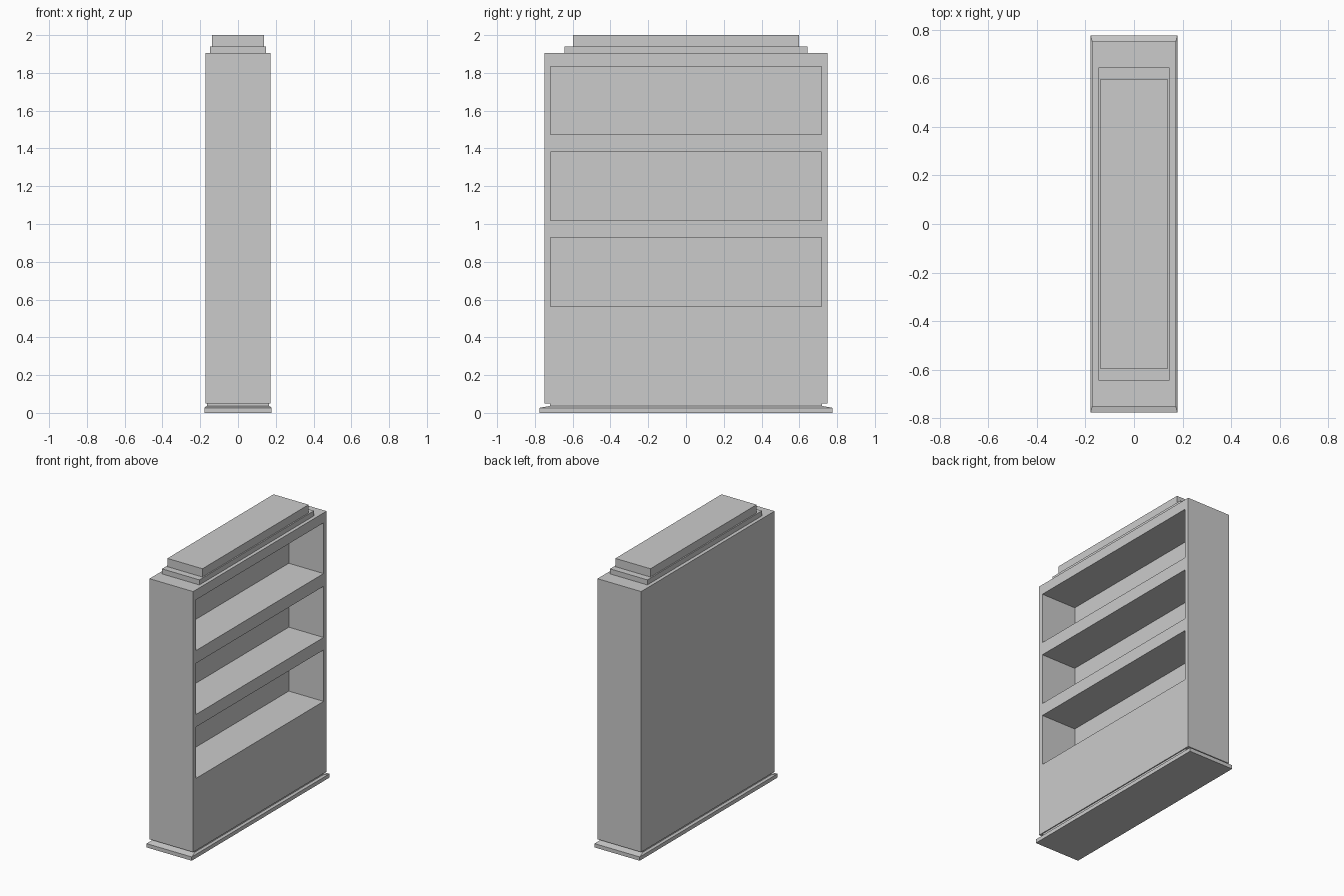
import bpy
import bmesh

if "Cube" in bpy.data.objects:
    bpy.data.objects.remove(bpy.data.objects["Cube"])


def stack(name, rings):
    """Closed solid lofted through rectangular rings (half_x, half_y, z)."""
    bm = bmesh.new()
    loops = [[bm.verts.new((sx * hx, sy * hy, z))
              for sx, sy in ((-1, -1), (1, -1), (1, 1), (-1, 1))]
             for hx, hy, z in rings]
    for a, b in zip(loops, loops[1:]):
        for i in range(4):
            j = (i + 1) % 4
            bm.faces.new((a[i], a[j], b[j], b[i]))
    bm.faces.new(loops[0][::-1])
    bm.faces.new(loops[-1])
    bmesh.ops.recalc_face_normals(bm, faces=bm.faces)
    mesh = bpy.data.meshes.new(name)
    bm.to_mesh(mesh)
    bm.free()
    obj = bpy.data.objects.new(name, mesh)
    bpy.context.collection.objects.link(obj)
    return obj


# Base plate with sloped top and recessed neck below the cabinet
stack("base_plinth", [(0.178, 0.775, 0), (0.178, 0.775, 0.027),
                      (0.165, 0.72, 0.037), (0.165, 0.72, 0.05)])

# Cabinet body
cabinet = stack("cabinet_body", [(0.172, 0.75, 0.05), (0.172, 0.75, 1.905)])

# Three open shelf bays cut into the +x side
BACK_X, OUT_X = -0.102, 0.3
for i, (z0, z1) in enumerate([(0.563, 0.929), (1.018, 1.382), (1.473, 1.834)]):
    hx = (OUT_X - BACK_X) / 2
    cutter = stack(f"shelf_cutter_{i + 1}", [(hx, 0.717, z0), (hx, 0.717, z1)])
    cutter.location.x = (OUT_X + BACK_X) / 2
    cutter.hide_render = True
    mod = cabinet.modifiers.new("shelf_bay", 'BOOLEAN')
    mod.operation = 'DIFFERENCE'
    mod.solver = 'EXACT'
    mod.object = cutter
    bpy.context.view_layer.objects.active = cabinet
    bpy.ops.object.modifier_apply(modifier=mod.name)
    bpy.data.objects.remove(cutter)

# Stepped crown on top
stack("crown_step", [(0.147, 0.644, 1.905), (0.147, 0.644, 1.941)])
stack("crown_top", [(0.138, 0.597, 1.941), (0.138, 0.597, 2.0)])
